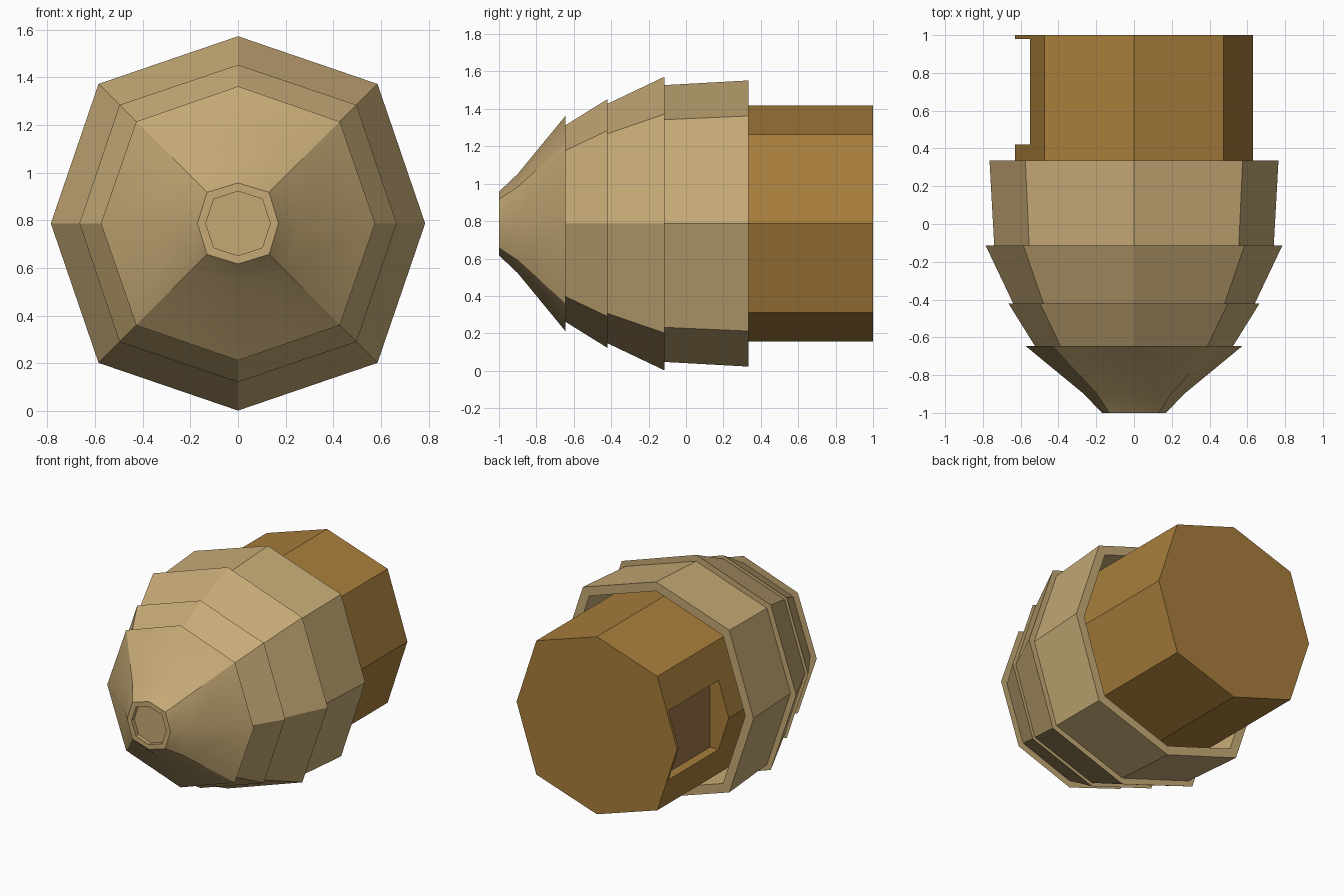
import bpy, bmesh, math

old = bpy.data.objects.get("Cube")
if old:
    bpy.data.objects.remove(old, do_unlink=True)

AXIS_Z = 0.787


def material(name, rgb):
    linear = [((c / 255 + 0.055) / 1.055) ** 2.4 for c in rgb] + [1]
    m = bpy.data.materials.new(name)
    m.use_nodes = True
    m.diffuse_color = linear
    m.node_tree.nodes["Principled BSDF"].inputs["Base Color"].default_value = linear
    return m


tan = material("tan", (198, 170, 118))
brown = material("brown", (168, 126, 60))
dark_brown = material("muted_brown", (160, 120, 76))


def finish(name, bm, mat):
    bmesh.ops.recalc_face_normals(bm, faces=bm.faces)
    mesh = bpy.data.meshes.new(name)
    bm.to_mesh(mesh)
    bm.free()
    obj = bpy.data.objects.new(name, mesh)
    bpy.context.collection.objects.link(obj)
    mesh.materials.append(mat)
    return obj


def octagon_loft(name, profile, mat):
    """Loft octagons along y; each entry is (y, straight radius, corner offset)."""
    bm = bmesh.new()
    rings = []
    for y, r, d in profile:
        ring = []
        for k in range(8):
            a = k * math.pi / 4
            rad = d * math.sqrt(2) if k % 2 else r
            ring.append(bm.verts.new((rad * math.cos(a), y, AXIS_Z + rad * math.sin(a))))
        rings.append(ring)
    for a, b in zip(rings, rings[1:]):
        for k in range(8):
            n = (k + 1) % 8
            bm.faces.new((a[k], a[n], b[n], b[k]))
    bm.faces.new(rings[0])
    bm.faces.new(rings[-1])
    return finish(name, bm, mat)


def box(name, low, high, mat):
    bm = bmesh.new()
    bmesh.ops.create_cube(bm, size=1)
    for v in bm.verts:
        v.co = [(a + b) / 2 + c * (b - a) for a, b, c in zip(low, high, v.co)]
    return finish(name, bm, mat)


# Stepped shell: recessed tip, three flaring tiers, hollow collar at the back
shell = octagon_loft("stepped_shell", [
    (-0.97, 0.135, 0.102), (-1, 0.135, 0.102),
    (-1, 0.17, 0.13), (-0.9, 0.265, 0.196), (-0.645, 0.575, 0.427),
    (-0.645, 0.525, 0.39), (-0.42, 0.665, 0.497),
    (-0.42, 0.64, 0.48), (-0.115, 0.785, 0.585),
    (-0.115, 0.74, 0.555), (0.335, 0.765, 0.575),
    (0.335, 0.70, 0.525), (-0.1, 0.68, 0.51),
], tan)
bpy.ops.object.select_all(action="DESELECT")
shell.select_set(True)
bpy.context.view_layer.objects.active = shell
bpy.ops.object.shade_smooth_by_angle(angle=math.radians(30))

# Rear barrel with a pocket on its right side
barrel = octagon_loft("rear_barrel", [(-0.11, 0.63, 0.475), (1, 0.63, 0.475)], brown)
low_z, high_z = AXIS_Z - 0.245, AXIS_Z + 0.245
cutter = box("pocket_cutter", (-0.8, 0.42, low_z), (-0.48, 0.98, high_z), brown)
cutter.hide_render = True
cutter.hide_viewport = True
cut = barrel.modifiers.new("pocket", "BOOLEAN")
cut.operation = "DIFFERENCE"
cut.solver = "EXACT"
cut.object = cutter

# Coloured pocket floor
box("pocket_floor", (-0.484, 0.42, low_z), (-0.477, 0.98, high_z), dark_brown)
